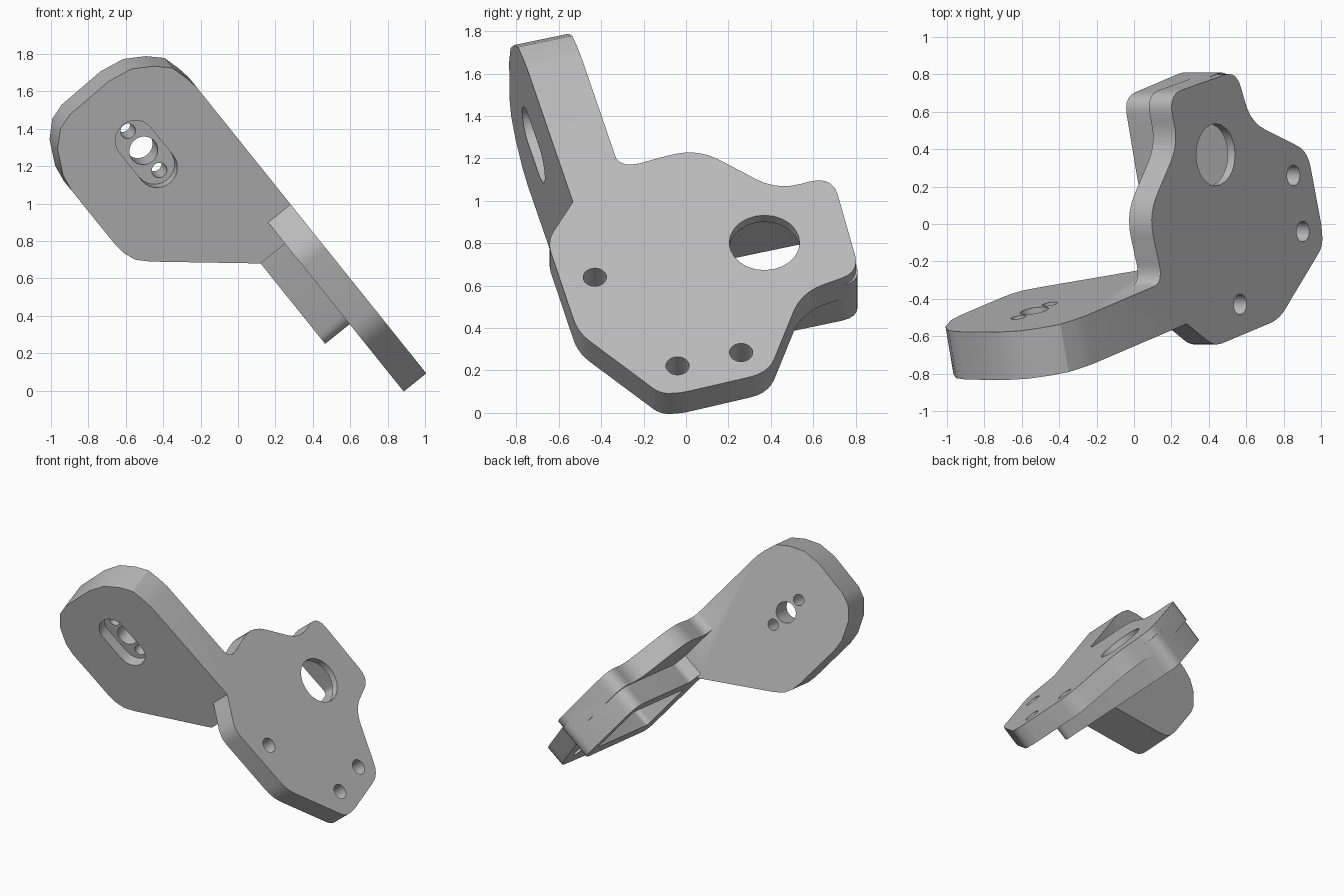
import bpy, bmesh, math
from mathutils import Vector, Matrix

if "Cube" in bpy.data.objects:
    bpy.data.objects.remove(bpy.data.objects["Cube"])

# Plate frame: inclined plane; the arm and boss are turned 15 degrees within it
N = Vector((0.78, 0, 0.626)).normalized()
U = Vector((0, 1, 0))
V = N.cross(U)
T = math.radians(15)
S, C = math.sin(T), math.cos(T)
OFF = 0.843


def frame(x, y, z):
    return Matrix((x, y, z)).transposed().to_4x4()


WORLD = Matrix.Translation(N * OFF) @ frame(U, V, N)
PLATE = Matrix.Identity(4)
BOSS = frame((C, S, 0), (-S, C, 0), (0, 0, 1))
ARM = frame((-S, C, 0), (0, 0, 1), (C, S, 0))

grey = bpy.data.materials.new("light_grey")
grey.diffuse_color = (0.5, 0.5, 0.5, 1)
grey.use_nodes = True
grey.node_tree.nodes["Principled BSDF"].inputs["Base Color"].default_value = grey.diffuse_color


def prism(name, pts, fr, lo, hi):
    """Closed solid: a flat outline between two heights of a frame."""
    area = sum(a[0] * b[1] - b[0] * a[1] for a, b in zip(pts, pts[1:] + pts[:1]))
    if area < 0:
        pts = pts[::-1]
    bm = bmesh.new()
    low = [bm.verts.new((a, b, lo)) for a, b in pts]
    top = [bm.verts.new((a, b, hi)) for a, b in pts]
    bm.faces.new(low[::-1])
    bm.faces.new(top)
    for i in range(len(pts)):
        j = (i + 1) % len(pts)
        bm.faces.new((low[i], low[j], top[j], top[i]))
    bm.transform(fr)
    me = bpy.data.meshes.new(name)
    bm.to_mesh(me)
    bm.free()
    me.materials.append(grey)
    ob = bpy.data.objects.new(name, me)
    bpy.context.collection.objects.link(ob)
    return ob


def circle(cx, cy, r, n=24):
    return [(cx + r * math.cos(2 * math.pi * i / n), cy + r * math.sin(2 * math.pi * i / n))
            for i in range(n)]


def slot(cx, cy, half, r, n=12):
    pts = []
    for side, start in ((1, -math.pi / 2), (-1, math.pi / 2)):
        for i in range(n + 1):
            a = start + math.pi * i / n
            pts.append((cx + side * half + r * math.cos(a), cy + r * math.sin(a)))
    return pts


def rounded(corners, n=5):
    """Round each (x, y, radius) corner with a quadratic arc."""
    out = []
    for i, (x, y, r) in enumerate(corners):
        c = Vector((x, y))
        if r == 0:
            out.append((x, y))
            continue
        a = Vector(corners[i - 1][:2]) - c
        b = Vector(corners[(i + 1) % len(corners)][:2]) - c
        r = min(r, a.length * 0.48, b.length * 0.48)
        a, b = c + a.normalized() * r, c + b.normalized() * r
        for k in range(n + 1):
            t = k / n
            out.append(tuple(a * (1 - t) ** 2 + c * 2 * t * (1 - t) + b * t * t))
    return out


def combine(target, other, op):
    m = target.modifiers.new(op.lower(), 'BOOLEAN')
    m.operation, m.solver, m.object = op, 'EXACT', other
    bpy.context.view_layer.objects.active = target
    bpy.ops.object.modifier_apply(modifier=m.name)
    bpy.data.objects.remove(other)


def up(z):
    """Height on the outer plane turned into plate coordinate."""
    return (z - OFF * N.z) / V.z


# Mounting plate outline (y, z, corner radius)
outline = [(-0.53, 1.0, 0.04), (-0.655, 0.81, 0.07), (-0.51, 0.38, 0.08), (-0.12, 0.09, 0.05),
           (-0.02, 0.095, 0.04), (0.39, 0.19, 0.09), (0.545, 0.57, 0.12), (0.82, 0.665, 0.10),
           (0.69, 1.12, 0.12), (0.43, 1.05, 0.12), (0.05, 1.25, 0.13), (-0.32, 1.15, 0.14),
           (-0.375, 1.32, 0)]
bracket = prism("bracket", rounded([(y, up(z), r) for y, z, r in outline]), PLATE, -0.155, 0)

# Raised boss behind the plate
boss = prism("boss", rounded([(-0.23, -0.055, 0.08), (0.845, -0.055, 0.1), (0.845, 0.535, 0.1),
                              (-0.04, 0.535, 0.03), (-0.1, 0.62, 0), (-0.23, 0.62, 0)]),
             BOSS, -0.323, -0.06)
combine(bracket, boss, 'UNION')

# Arm plate, outline given as front-face (x, z)
FRONT, BACK = -0.36, -0.095


def arm_point(x, z):
    n = N.x * x + N.z * z - OFF
    v = V.x * x + V.z * z
    return ((v - FRONT * S) / C, n)


arm_xz = [(-0.275, 1.67), (-0.35, 1.725), (-0.45, 1.735), (-0.57, 1.72),
          (-0.69, 1.655), (-0.90, 1.475), (-0.95, 1.40), (-0.965, 1.29), (-0.935, 1.15),
          (-0.89, 1.07), (-0.66, 0.785), (-0.61, 0.735), (-0.55, 0.70), (-0.47, 0.69),
          (0.12, 0.68)]
arm_pts = [(arm_point(-0.22, 1.62)[0], 0)] + [arm_point(x, z) for x, z in arm_xz]
arm_pts.append((arm_pts[-1][0], 0))
combine(bracket, prism("arm", arm_pts, ARM, FRONT, BACK), 'UNION')

# Pocket in the boss, large bore and bolt holes
combine(bracket, prism("pocket", rounded([(-0.08, 0.045, 0.04), (0.76, 0.045, 0.04),
                                          (0.76, 0.442, 0.04), (-0.08, 0.442, 0.04)]),
                       BOSS, -0.6, -0.05), 'DIFFERENCE')
for y, z, r in ((0.37, 0.803, 0.166), (-0.43, 0.64, 0.055), (-0.04, 0.222, 0.055), (0.26, 0.285, 0.055)):
    combine(bracket, prism("hole", circle(y, up(z), r), PLATE, -0.6, 0.2), 'DIFFERENCE')

# Slotted recess and three holes through the arm
cq, cn = arm_point(-0.49, 1.265)
combine(bracket, prism("recess", slot(cq, cn, 0.10, 0.107), ARM, FRONT - 0.2, FRONT + 0.09), 'DIFFERENCE')
for dq, r in ((-0.139, 0.041), (0, 0.077), (0.139, 0.041)):
    combine(bracket, prism("hole", circle(cq + dq, cn, r), ARM, FRONT - 0.2, BACK + 0.1), 'DIFFERENCE')

# Stand the part in place, smooth the rounded walls, keep the edges sharp
bracket.data.transform(WORLD)
bpy.ops.object.select_all(action='DESELECT')
bracket.select_set(True)
bpy.context.view_layer.objects.active = bracket
bpy.ops.object.shade_smooth_by_angle(angle=math.radians(30))
